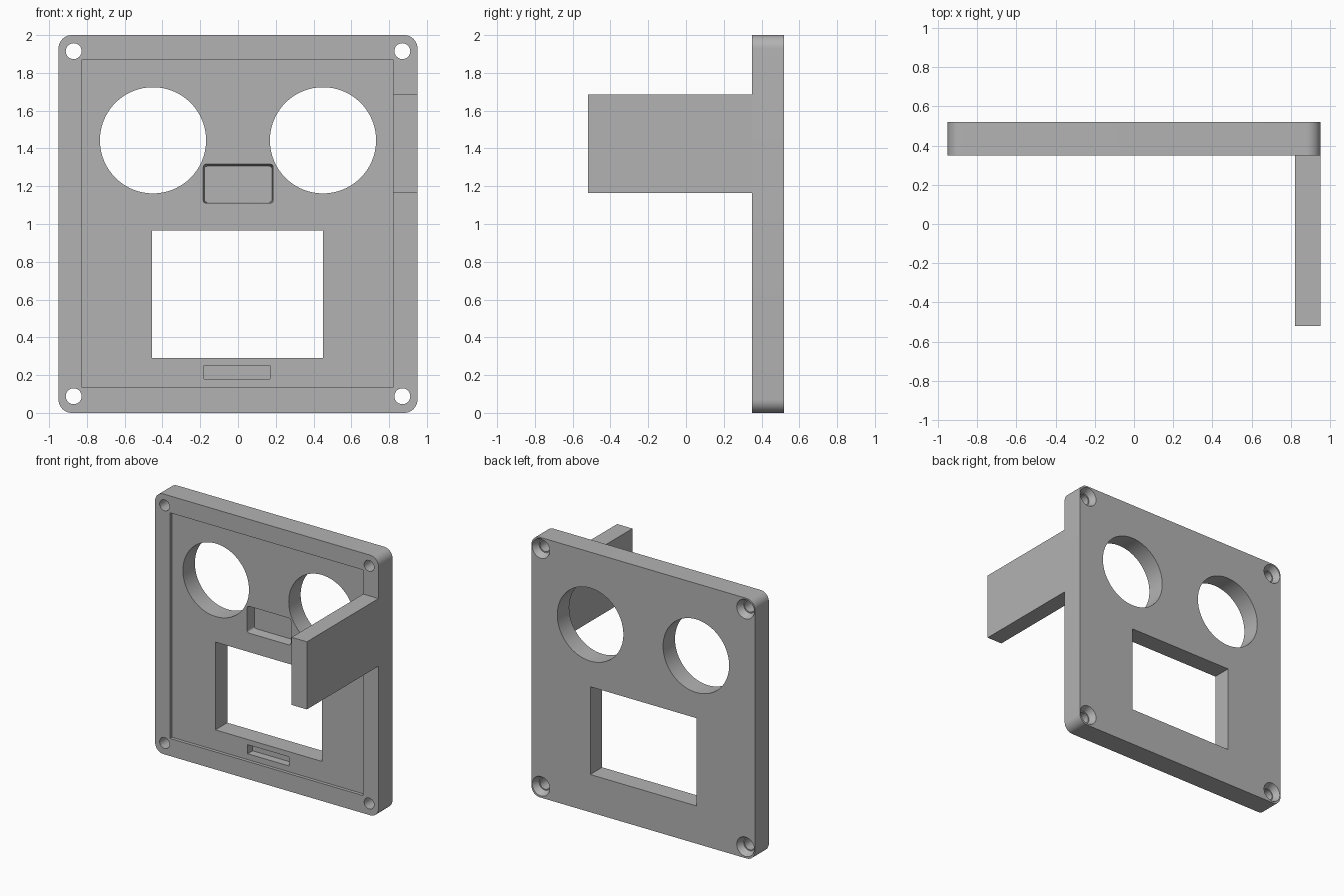
import bpy, bmesh
from math import cos, sin, pi, radians

cube = bpy.data.objects.get("Cube")
if cube:
    bpy.data.objects.remove(cube, do_unlink=True)

FRONT, BACK = 0.35, 0.52      # plate faces along y
FLOOR = FRONT + 0.025         # floor of the shallow front recess
OVER = 0.05                   # cutter overshoot

grey = bpy.data.materials.new("plain grey")
grey.use_nodes = True
colour = (0.45, 0.45, 0.45, 1)
grey.diffuse_color = colour
grey.node_tree.nodes["Principled BSDF"].inputs["Base Color"].default_value = colour


def circle(x, z, r, n=64):
    return [(x + r * cos(2 * pi * i / n), z + r * sin(2 * pi * i / n)) for i in range(n)]


def rect(x0, x1, z0, z1, r=0, n=10):
    """Rectangle outline in x and z, with optional rounded corners."""
    if r == 0:
        return [(x0, z0), (x1, z0), (x1, z1), (x0, z1)]
    centres = [(x1 - r, z1 - r), (x0 + r, z1 - r), (x0 + r, z0 + r), (x1 - r, z0 + r)]
    return [(cx + r * cos(pi / 2 * (q + i / n)), cz + r * sin(pi / 2 * (q + i / n)))
            for q, (cx, cz) in enumerate(centres) for i in range(n + 1)]


def loft(name, near, y0, y1, far=None):
    """Solid between two matching outlines at depths y0 and y1."""
    bm = bmesh.new()
    a = [bm.verts.new((x, y0, z)) for x, z in near]
    b = [bm.verts.new((x, y1, z)) for x, z in far or near]
    bm.faces.new(a)
    bm.faces.new(b[::-1])
    for i in range(len(a)):
        j = (i + 1) % len(a)
        bm.faces.new((a[i], b[i], b[j], a[j]))
    bmesh.ops.recalc_face_normals(bm, faces=bm.faces)
    mesh = bpy.data.meshes.new(name)
    bm.to_mesh(mesh)
    bm.free()
    mesh.materials.append(grey)
    ob = bpy.data.objects.new(name, mesh)
    bpy.context.collection.objects.link(ob)
    return ob


def activate(ob):
    bpy.ops.object.select_all(action='DESELECT')
    ob.select_set(True)
    bpy.context.view_layer.objects.active = ob


def cut(target, cutter):
    cutter.hide_render = True
    activate(target)
    mod = target.modifiers.new("cut", 'BOOLEAN')
    mod.operation = 'DIFFERENCE'
    mod.solver = 'EXACT'
    mod.object = cutter
    bpy.ops.object.modifier_apply(modifier=mod.name)
    bpy.data.objects.remove(cutter, do_unlink=True)


# Face plate with rounded corners
plate = loft("face_plate", rect(-0.95, 0.95, 0, 2, 0.07), FRONT, BACK)

# Shallow recess across the front
cut(plate, loft("recess_cutter", rect(-0.825, 0.82, 0.135, 1.87), FRONT - OVER, FLOOR))

# Two round openings and the screen window
for side in (-1, 1):
    cut(plate, loft("eye_cutter", circle(side * 0.45, 1.443, 0.281, 96), FRONT - OVER, BACK + OVER))
cut(plate, loft("window_cutter", rect(-0.455, 0.45, 0.29, 0.965), FRONT - OVER, BACK + OVER))

# Blind pocket with slightly tapered walls, and the narrow slot below the window
cut(plate, loft("pocket_cutter", rect(-0.185, 0.187, 1.11, 1.318, 0.015, 4), FLOOR - 0.01, FLOOR + 0.08,
                rect(-0.178, 0.18, 1.115, 1.306, 0.015, 4)))
cut(plate, loft("slot_cutter", rect(-0.18, 0.17, 0.18, 0.25), FLOOR - 0.01, FLOOR + 0.06))

# Corner screw holes, countersunk from the back
for x in (-0.87, 0.87):
    for z in (0.088, 1.915):
        cut(plate, loft("screw_cutter", circle(x, z, 0.042, 32), FRONT - OVER, BACK + OVER))
        cut(plate, loft("sink_cutter", circle(x, z, 0.05, 32), BACK - 0.05, BACK + 0.005,
                        circle(x, z, 0.077, 32)))

# Side arm reaching forward from the left edge
arm = loft("side_arm", rect(0.82, 0.95, 1.165, 1.685), -0.52, FRONT)

for part in (plate, arm):
    activate(part)
    bpy.ops.object.shade_smooth_by_angle(angle=radians(30))
